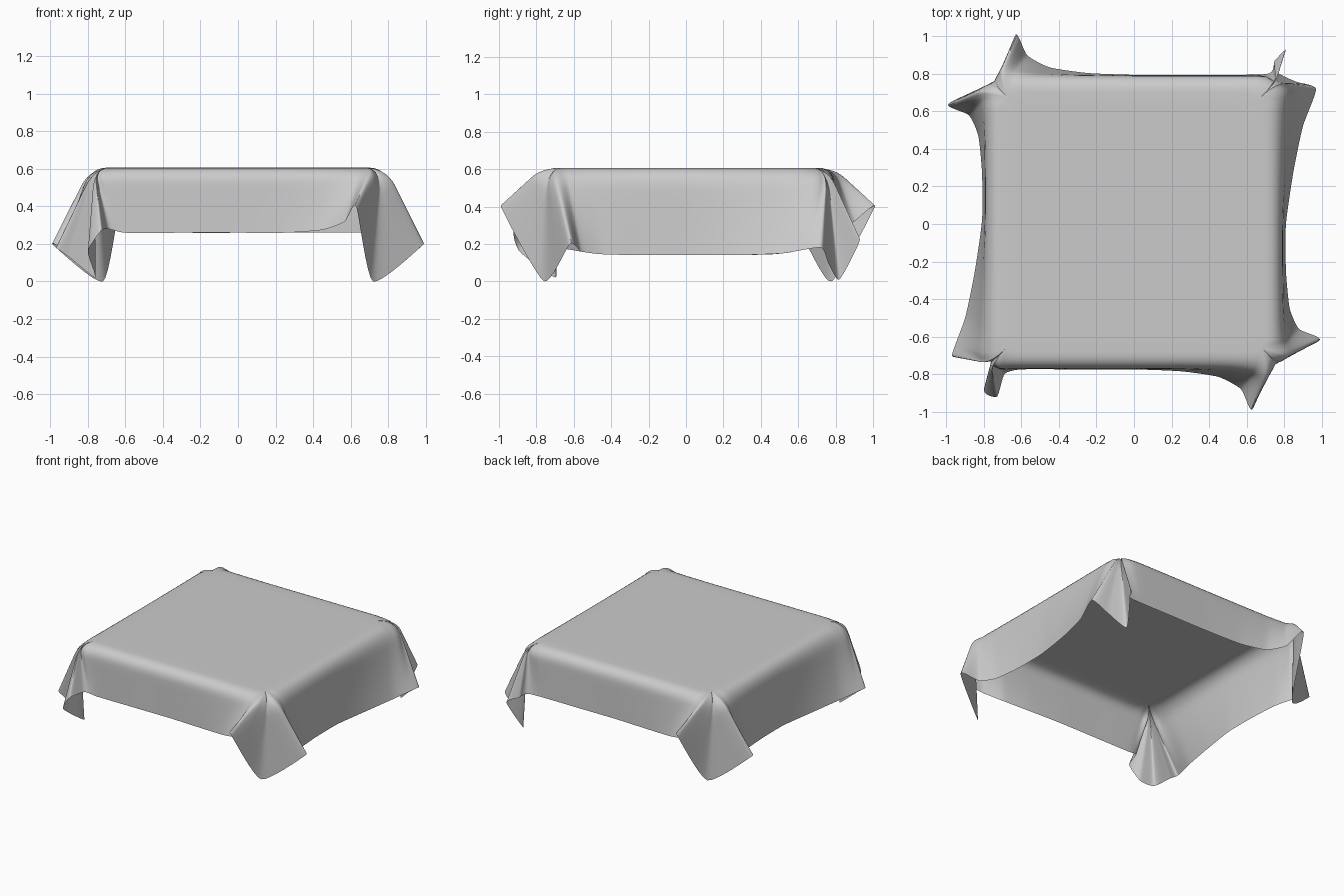
import bpy
from mathutils import Vector

cube = bpy.data.objects.get("Cube")
if cube:
    bpy.data.objects.remove(cube, do_unlink=True)

TOP = 0.607       # height of the flat top
SPAN = 8          # columns between hem control points
FLAT, BEND, DROP = (0, 0.5, 0.9), 7, 7

# Half of the hem: front skirt, flat corner flap, side skirt
half_hem = [
    (-0.3, -0.775, 0.26), (0, -0.775, 0.26), (0.25, -0.785, 0.26),
    (0.45, -0.815, 0.275), (0.57, -0.88, 0.32),
    (0.63, -0.99, 0.40), (0.72, -0.76, 0), (0.99, -0.62, 0.2),
    (0.88, -0.56, 0.16), (0.83, -0.45, 0.145), (0.81, -0.25, 0.14),
    (0.81, 0, 0.14), (0.85, 0.28, 0.14), (0.90, 0.52, 0.15),
    (0.97, 0.72, 0.18),
]
# Crumpled corners that differ from each other
back_left_folds = [(0.86, 0.76, 0.10), (0.75, 0.82, 0.01),
                   (0.81, 0.93, 0.22), (0.75, 0.87, 0.25), (0.71, 0.80, 0.26)]
front_right_folds = [(-0.90, -0.70, 0.13), (-0.76, -0.70, 0.02),
                     (-0.80, -0.89, 0.16), (-0.73, -0.92, 0.27),
                     (-0.69, -0.80, 0.28), (-0.6, -0.775, 0.26)]
other_half = [(-x, 0.02 - y, z) for x, y, z in half_hem]
hem_points = [Vector(p) for p in
              half_hem + back_left_folds + other_half + front_right_folds]


def closed_curve(points, steps, tension=0.3):
    """Hermite curve through a closed loop of points."""
    result, n = [], len(points)
    for i in range(n):
        a, b, c, d = (points[(i + k) % n] for k in (-1, 0, 1, 2))
        m0, m1 = (c - a) * tension, (d - b) * tension
        for s in range(steps):
            t = s / steps
            h = t * t * (3 - 2 * t)
            result.append(b * (1 - h) + c * h + m0 * (t * (1 - t) ** 2)
                          - m1 * (t * t * (1 - t)))
    return result


def table_edge(p, inset=0.0):
    """Point of the table's rim above a hem point, with clipped corners."""
    side, front, back = 0.79 - inset, 0.77 - inset, 0.79 - inset
    x = max(-side, min(side, p.x * 1.15))
    y = max(-front, min(back, p.y * 1.15))
    cut = min(1, (1.51 - 2 * inset) / (abs(x) + abs(y)))
    return Vector((x * cut, y * cut, TOP))


def cloth_column(hem):
    """One strip of the cloth from the middle of the top down to the hem."""
    start, rim = table_edge(hem, 0.09), table_edge(hem)
    end = rim.lerp(hem, 0.25)
    column = [Vector((start.x * f, start.y * f, TOP)) for f in FLAT]
    for i in range(BEND + 1):
        t = i / BEND
        column.append(start.lerp(rim, t).lerp(rim.lerp(end, t), t))
    column += [end.lerp(hem, i / DROP) for i in range(1, DROP + 1)]
    return column


# Sheet of cloth
columns = [cloth_column(p) for p in closed_curve(hem_points, SPAN)]
n, rows = len(columns), len(columns[0])
verts = [columns[0][0]] + [p for col in columns for p in col[1:]]
index = lambda c, r: 0 if r == 0 else 1 + (c % n) * (rows - 1) + r - 1
faces = []
for c in range(n):
    faces.append((0, index(c, 1), index(c + 1, 1)))
    for r in range(1, rows - 1):
        faces.append((index(c, r), index(c, r + 1),
                      index(c + 1, r + 1), index(c + 1, r)))
mesh = bpy.data.meshes.new("tablecloth")
mesh.from_pydata(verts, [], faces)
mesh.update()
cloth = bpy.data.objects.new("tablecloth", mesh)
bpy.context.collection.objects.link(cloth)

# Plain grey fabric
fabric = bpy.data.materials.new("grey_fabric")
fabric.use_nodes = True
grey = (0.6, 0.6, 0.6, 1)
fabric.diffuse_color = grey
fabric.node_tree.nodes["Principled BSDF"].inputs["Base Color"].default_value = grey
mesh.materials.append(fabric)

bpy.ops.object.select_all(action="DESELECT")
cloth.select_set(True)
bpy.context.view_layer.objects.active = cloth
bpy.ops.object.shade_smooth_by_angle(angle=1.0)
